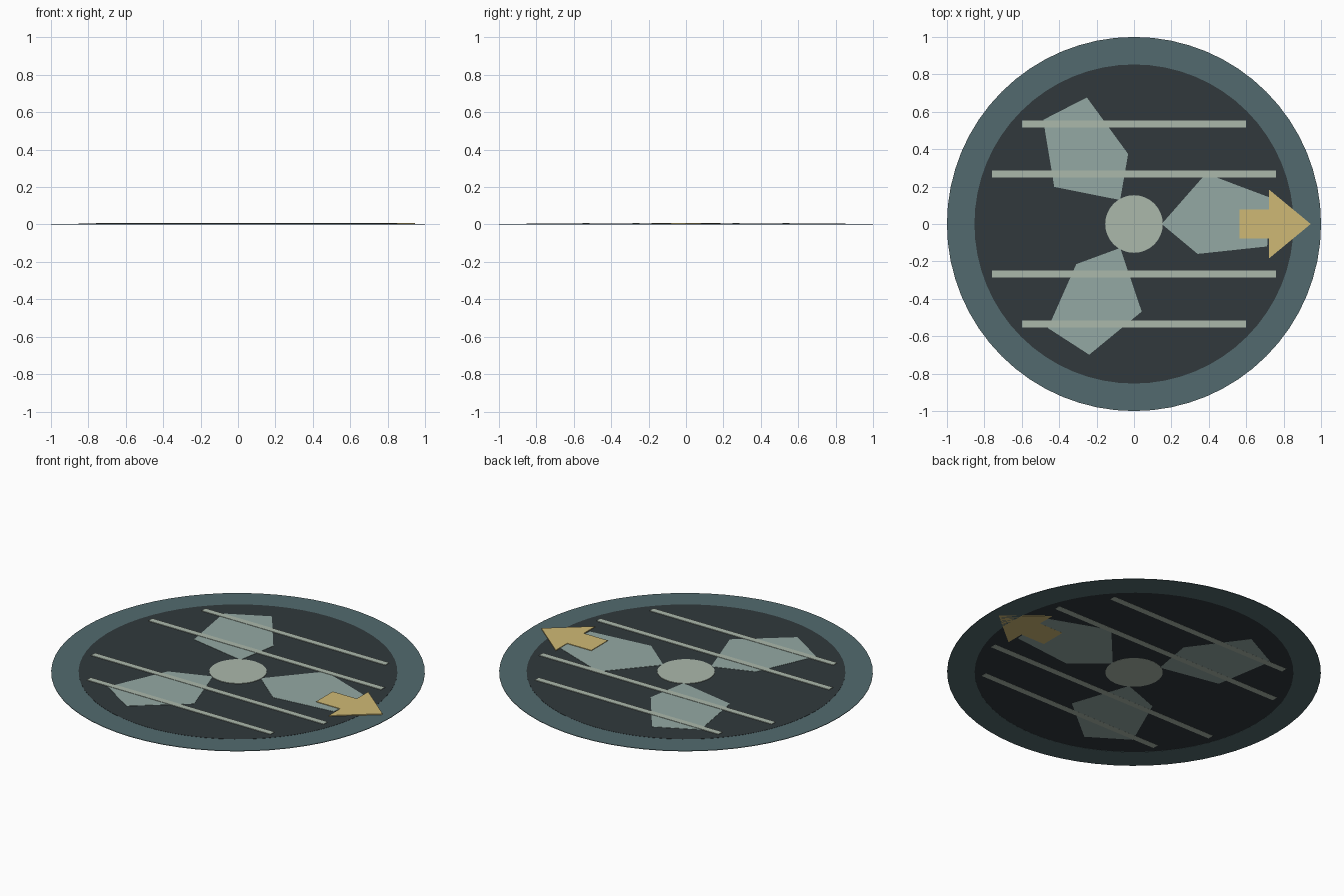
import bpy, bmesh
from math import cos, sin, pi, radians

if "Cube" in bpy.data.objects:
    bpy.data.objects.remove(bpy.data.objects["Cube"])


def material(name, rgb):
    m = bpy.data.materials.new(name)
    m.diffuse_color = [((c / 255 + 0.055) / 1.055) ** 2.4 for c in rgb] + [1]
    m.use_nodes = True
    m.node_tree.nodes["Principled BSDF"].inputs["Base Color"].default_value = m.diffuse_color
    return m


RIM = material("rim_teal", (82, 106, 110))
DARK = material("dark_slate", (49, 57, 60))
BLADE = material("blade_green", (148, 169, 164))
PALE = material("pale_metal", (171, 184, 171))
GOLD = material("arrow_gold", (207, 185, 117))


def finish(name, bm, mat):
    bmesh.ops.recalc_face_normals(bm, faces=bm.faces)
    me = bpy.data.meshes.new(name)
    bm.to_mesh(me)
    bm.free()
    me.materials.append(mat)
    ob = bpy.data.objects.new(name, me)
    bpy.context.collection.objects.link(ob)
    return ob


def plate(name, outline, z0, z1, mat):
    """Thin flat slab with the given outline."""
    bm = bmesh.new()
    low = [bm.verts.new((x, y, z0)) for x, y in outline]
    top = [bm.verts.new((x, y, z1)) for x, y in outline]
    bm.faces.new(low[::-1])
    bm.faces.new(top)
    n = len(outline)
    for i in range(n):
        j = (i + 1) % n
        bm.faces.new((low[i], low[j], top[j], top[i]))
    return finish(name, bm, mat)


def circle(r, n):
    return [(r * cos(2 * pi * i / n), r * sin(2 * pi * i / n)) for i in range(n)]


# Outer rim ring
bm = bmesh.new()
loops = [[bm.verts.new((x, y, z)) for x, y in circle(r, 64)]
         for r, z in ((1, 0), (1, 0.003), (0.853, 0.003), (0.853, 0))]
for a, b in zip(loops, loops[1:] + loops[:1]):
    for i in range(64):
        j = (i + 1) % 64
        bm.faces.new((a[i], a[j], b[j], b[i]))
finish("outer_rim", bm, RIM)

# Dark backing disc
plate("backing_disc", circle(0.853, 64), 0.0006, 0.004, DARK)

# Three fan blades
blade = [(0.148, 0), (0.34, -0.16), (0.712, -0.12), (0.725, 0.142), (0.385, 0.27)]
for k in range(3):
    c, s = cos(radians(120 * k)), sin(radians(120 * k))
    plate(f"fan_blade_{k + 1}", [(x * c - y * s, x * s + y * c) for x, y in blade],
          0.0003, 0.0055, BLADE)

# Hub
plate("hub", circle(0.154, 32), 0.0002, 0.007, PALE)

# Guard bars
for k, (y, h) in enumerate(((-0.535, 0.6), (-0.267, 0.76), (0.267, 0.76), (0.535, 0.6))):
    w = 0.018
    plate(f"guard_bar_{k + 1}", [(-h, y - w), (h, y - w), (h, y + w), (-h, y + w)],
          0, 0.0075, PALE)

# Direction arrow
half = [(0.565, -0.077), (0.722, -0.077), (0.722, -0.184)]
plate("direction_arrow", half + [(0.945, 0)] + [(x, -y) for x, y in half[::-1]],
      0, 0.009, GOLD)
